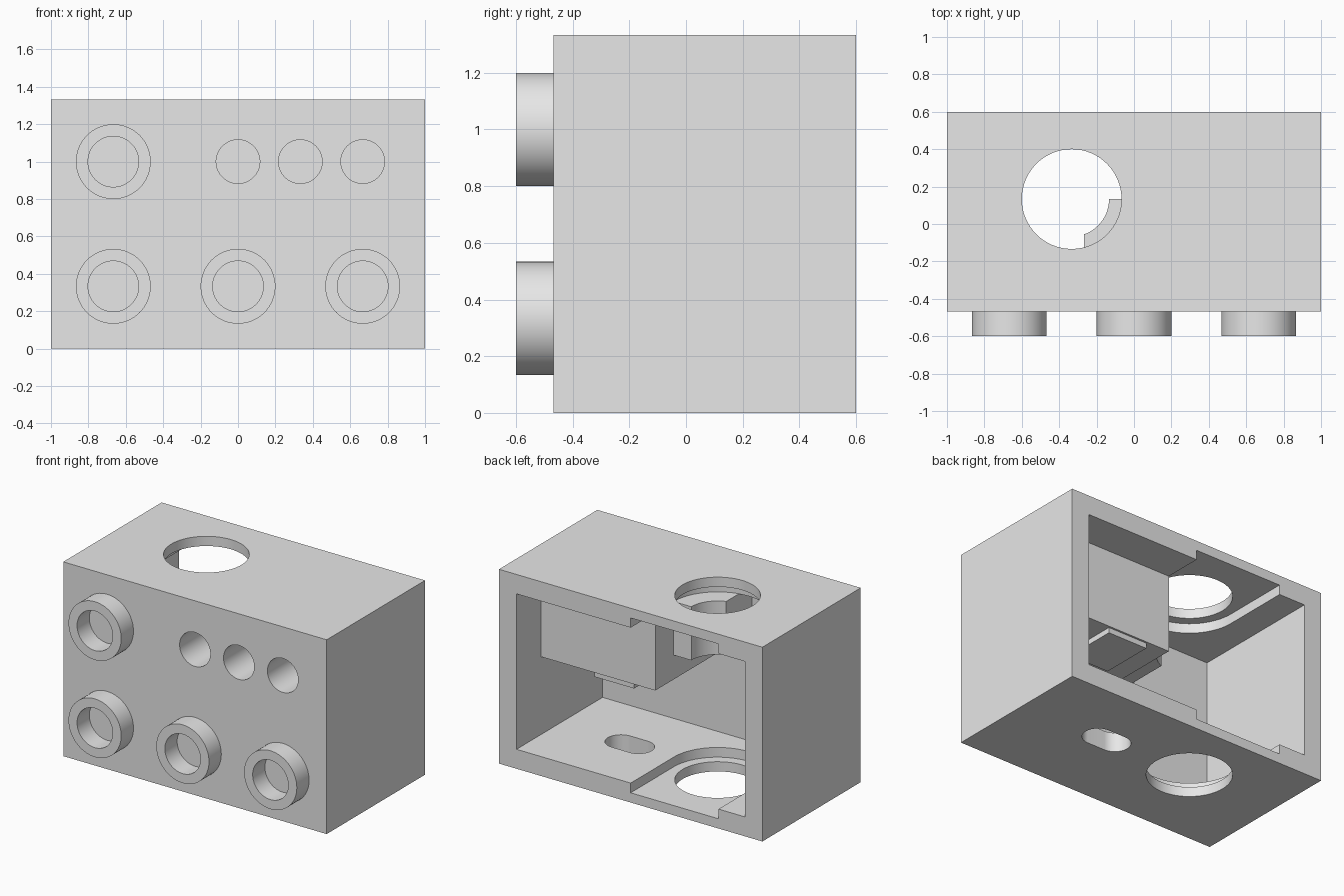
import bpy, bmesh, math
from mathutils import Vector

if "Cube" in bpy.data.objects:
    bpy.data.objects.remove(bpy.data.objects["Cube"], do_unlink=True)

U = 2 / 30            # design unit: the case is 30 units wide
grey = bpy.data.materials.new("plain grey")
grey.use_nodes = True
grey.diffuse_color = (0.8, 0.8, 0.8, 1)
grey.node_tree.nodes["Principled BSDF"].inputs["Base Color"].default_value = (0.8, 0.8, 0.8, 1)


def prism(name, outline, extrude, place):
    """Extrude a 2D outline; place maps (u, v) to a point."""
    bm = bmesh.new()
    face = bm.faces.new([bm.verts.new(place(u, v)) for u, v in outline])
    moved = bmesh.ops.extrude_face_region(bm, geom=[face])["geom"]
    verts = [g for g in moved if isinstance(g, bmesh.types.BMVert)]
    bmesh.ops.translate(bm, verts=verts, vec=Vector(extrude))
    bmesh.ops.recalc_face_normals(bm, faces=bm.faces)
    mesh = bpy.data.meshes.new(name)
    bm.to_mesh(mesh)
    bm.free()
    mesh.materials.append(grey)
    obj = bpy.data.objects.new(name, mesh)
    bpy.context.collection.objects.link(obj)
    return obj


def vertical(name, outline, z0, z1):
    return prism(name, outline, (0, 0, z1 - z0), lambda u, v: (u, v, z0))


def box(name, x0, x1, y0, y1, z0, z1):
    return vertical(name, [(x0, y0), (x1, y0), (x1, y1), (x0, y1)], z0, z1)


def arc(cx, cy, r, start=0, sweep=360, n=64):
    count = n if sweep == 360 else n + 1
    angles = [math.radians(start + sweep * i / n) for i in range(count)]
    return [(cx + r * math.cos(a), cy + r * math.sin(a)) for a in angles]


def front_rod(name, x, z, r, y0, y1):
    return prism(name, arc(x, z, r), (0, y1 - y0, 0), lambda u, v: (u, y0, v))


def combine(target, other, operation):
    mod = target.modifiers.new(operation.lower(), "BOOLEAN")
    mod.operation, mod.object, mod.solver = operation, other, "EXACT"
    bpy.context.view_layer.objects.active = target
    bpy.ops.object.modifier_apply(modifier=mod.name)
    bpy.data.objects.remove(other, do_unlink=True)


def cut(target, other):
    combine(target, other, "DIFFERENCE")


def join(target, other):
    combine(target, other, "UNION")


def smooth(obj):
    bpy.ops.object.select_all(action="DESELECT")
    obj.select_set(True)
    bpy.context.view_layer.objects.active = obj
    bpy.ops.object.shade_smooth_by_angle(angle=math.radians(30))


FRONT, BACK, TOP = -7 * U, 9 * U, 20 * U
HX, HY = -5 * U, 2 * U     # centre of the large vertical hole

# Hollow case, open at the back
case = box("case", -1, 1, FRONT, BACK, 0, TOP)
cut(case, box("cavity", -13 * U, 13 * U, FRONT + 2 * U, 1, 2 * U, TOP - 2 * U))

# Round-ended slide-in recesses in the ceiling and floor
slot = arc(HX, HY, 5 * U, 180, 180) + [(HX + 5 * U, 1), (HX - 5 * U, 1)]
cut(case, vertical("ceiling_recess", slot, 16 * U, 19 * U))
cut(case, vertical("floor_recess", slot, U, 4 * U))

# Inner block behind the small front holes, with its side extension
join(case, box("inner_block", 0, 13.5 * U, FRONT + U, 5 * U, 10 * U, 19 * U))
side = box("side_block", -4 * U, U, FRONT + U, HY, 12.5 * U, 18 * U + 0.001)
cut(side, vertical("side_clearance", arc(HX, HY, 3 * U), 0.5, 1.5))
join(case, side)
join(case, box("block_pad", 0.17, 0.47, -0.05, 0.32, 0.63, 0.8))

# Large holes through the top and bottom
cut(case, vertical("top_hole", arc(HX, HY, 4 * U), 18 * U + 0.002, 1.5))
cut(case, vertical("bottom_hole", arc(HX, HY, 4 * U), -0.1, 3 * U))

# Oblong hole in the floor
oblong = arc(6 * U, HY, 1.5 * U, -90, 180, 32) + arc(4 * U, HY, 1.5 * U, 90, 180, 32)
cut(case, vertical("oblong_hole", oblong, -0.1, 4 * U))

# Row of three small front holes
for i in range(3):
    cut(case, front_rod("small_hole", i * 5 * U, 15 * U, 1.75 * U, -0.8, 0))
smooth(case)

# Four ring collars on the front
for i, (x, z) in enumerate([(-10, 15), (-10, 5), (0, 5), (10, 5)]):
    ring = front_rod(f"front_collar_{i + 1}", x * U, z * U, 3 * U, -9 * U, FRONT)
    cut(ring, front_rod("collar_bore", x * U, z * U, 2.03 * U, -0.8, FRONT + 0.1))
    smooth(ring)
